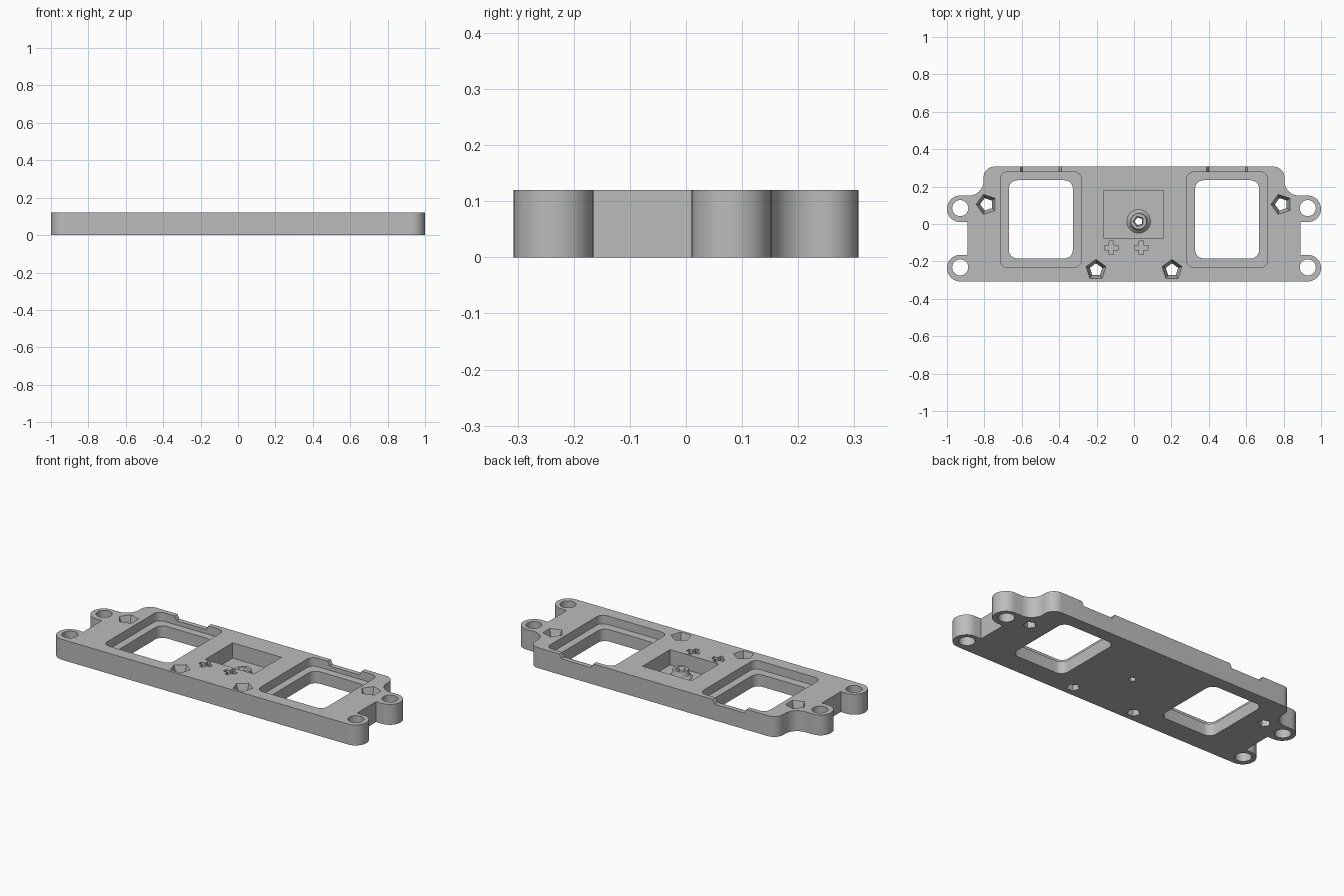
import bpy, bmesh, math

default = bpy.data.objects.get("Cube")
if default:
    bpy.data.objects.remove(default, do_unlink=True)

H = 0.12          # plate thickness
UP, DOWN = 0.2, -0.1

grey = bpy.data.materials.new("plain grey")
grey.use_nodes = True
colour = (0.5, 0.5, 0.5, 1)
grey.diffuse_color = colour
grey.node_tree.nodes["Principled BSDF"].inputs["Base Color"].default_value = colour


def arc(cx, cy, r, a0, a1, n=10):
    """Points on an arc, angles in degrees."""
    angles = [math.radians(a0 + (a1 - a0) * i / n) for i in range(n + 1)]
    return [(cx + r * math.cos(a), cy + r * math.sin(a)) for a in angles]


def ring(cx, cy, r, sides, start=0):
    return arc(cx, cy, r, start, start + 360, sides)[:-1]


def rounded_rect(x0, x1, y0, y1, r):
    return (arc(x1 - r, y1 - r, r, 0, 90, 8) + arc(x0 + r, y1 - r, r, 90, 180, 8)
            + arc(x0 + r, y0 + r, r, 180, 270, 8) + arc(x1 - r, y0 + r, r, 270, 360, 8))


def rect(x0, x1, y0, y1):
    return [(x0, y0), (x1, y0), (x1, y1), (x0, y1)]


def loft(name, layers):
    """Closed solid through equal-length outlines; layers are (outline, z)."""
    bm = bmesh.new()
    rows = [[bm.verts.new((x, y, z)) for x, y in pts] for pts, z in layers]
    n = len(rows[0])
    bm.faces.new(rows[0])
    bm.faces.new(rows[-1])
    for low, high in zip(rows, rows[1:]):
        for i in range(n):
            j = (i + 1) % n
            bm.faces.new((low[i], low[j], high[j], high[i]))
    bmesh.ops.recalc_face_normals(bm, faces=bm.faces)
    mesh = bpy.data.meshes.new(name)
    bm.to_mesh(mesh)
    bm.free()
    mesh.materials.append(grey)
    ob = bpy.data.objects.new(name, mesh)
    bpy.context.collection.objects.link(ob)
    return ob


def cut(target, layers):
    cutter = loft("cutter", layers)
    cutter.hide_render = True
    mod = target.modifiers.new("cut", "BOOLEAN")
    mod.operation, mod.solver, mod.object = "DIFFERENCE", "EXACT", cutter
    bpy.context.view_layer.objects.active = target
    bpy.ops.object.modifier_apply(modifier=mod.name)
    bpy.data.objects.remove(cutter, do_unlink=True)


def cut_straight(target, pts, z0=DOWN, z1=UP):
    cut(target, [(pts, z0), (pts, z1)])


# Plate outline: right half with two lugs, mirrored to the left
LUG_X, LOW_Y, HIGH_Y, LUG_R = 0.929, -0.236, 0.081, 0.071
half = (arc(LUG_X, LOW_Y, LUG_R, -90, 90, 20) + [(0.89, LOW_Y + LUG_R)]
        + [(0.89, HIGH_Y - LUG_R)] + arc(LUG_X, HIGH_Y, LUG_R, -90, 90, 20)
        + arc(0.882, 0.229, 0.077, 270, 180) + arc(0.745, 0.247, 0.06, 0, 90))
outline = half + [(-x, y) for x, y in reversed(half)]
plate = loft("mounting_plate", [(outline, 0), (outline, H)])

for side in (-1, 1):
    # Lug holes
    for y in (LOW_Y + 0.004, HIGH_Y + 0.004):
        cut_straight(plate, ring(side * 0.929, y, 0.043, 32))

    # Stepped window and the shallow notch in the back rim
    x = side * 0.498
    cut_straight(plate, rounded_rect(x - 0.171, x + 0.171, -0.184, 0.234, 0.045))
    cut_straight(plate, rounded_rect(x - 0.216, x + 0.216, -0.233, 0.279, 0.04), 0.07)
    floor = rect(x - 0.097, x + 0.097, 0.25, 0.35)
    rim = rect(x - 0.11, x + 0.11, 0.25, 0.35)
    cut(plate, [(floor, H - 0.025), (rim, H), (rim, UP)])

    # Five-sided countersunk screw holes
    for px, py, turn in ((side * 0.788, 0.105, 180), (side * 0.203, -0.245, 90)):
        narrow, wide = (ring(px, py, r, 5, turn) for r in (0.035, 0.056))
        cut(plate, [(narrow, DOWN), (narrow, 0.06), (wide, H), (wide, UP)])

# Central pocket
FLOOR = 0.03
cut_straight(plate, rect(-0.16, 0.157, -0.077, 0.179), FLOOR)

# Plus-shaped marks
a, b = 0.037, 0.012
for x in (-0.122, 0.04):
    quarter = [(a, -b), (a, b), (b, b)]
    plus = []
    for k in range(4):
        c, s = round(math.cos(k * math.pi / 2)), round(math.sin(k * math.pi / 2))
        plus += [(x + c * u - s * v, -0.127 + s * u + c * v) for u, v in quarter]
    cut_straight(plate, plus, H - 0.03)

# Tapered boss in the pocket with a five-sided bore through the plate
bx, by = 0.025, 0.014
boss = loft("centre_boss", [(ring(bx, by, r, 32), z) for r, z in
                            ((0.063, FLOOR - 0.005), (0.063, FLOOR + 0.002),
                             (0.05, 0.045), (0.042, 0.078))])
bore = ring(bx, by, 0.022, 5, 180)
mouth = ring(bx, by, 0.03, 5, 180)
cut_straight(plate, bore)
cut(boss, [(bore, DOWN), (bore, 0.065), (mouth, 0.078), (mouth, UP)])

# Smooth the curved walls, keep the hard edges
bpy.ops.object.select_all(action="DESELECT")
for ob in (plate, boss):
    ob.select_set(True)
bpy.context.view_layer.objects.active = plate
bpy.ops.object.shade_smooth_by_angle(angle=math.radians(30))
